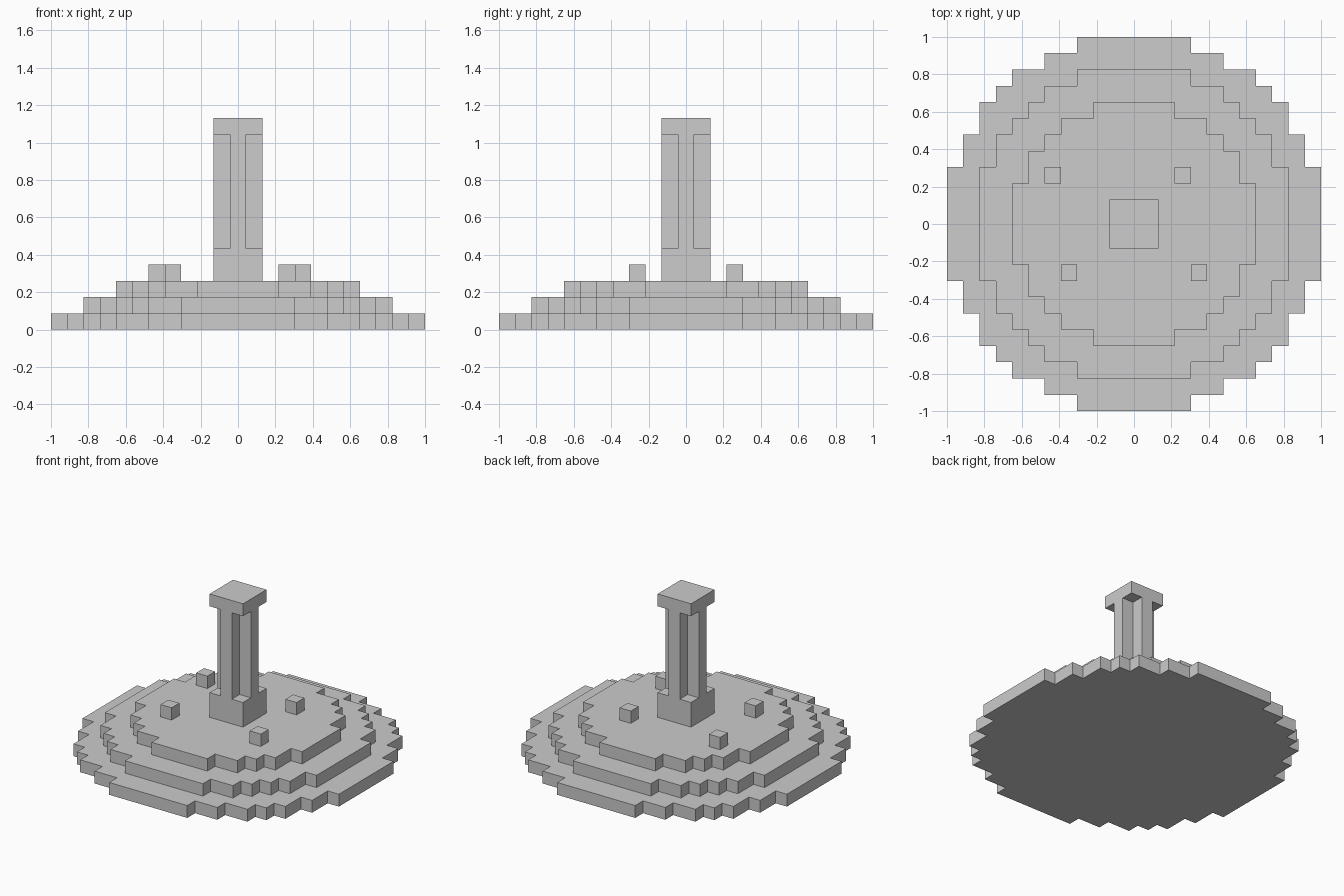
import bpy
import bmesh

default = bpy.data.objects.get("Cube")
if default:
    bpy.data.objects.remove(default, do_unlink=True)

U = 2 / 23  # edge of one block

stone = bpy.data.materials.new("stone grey")
stone.use_nodes = True
grey = (0.604, 0.604, 0.604, 1)
stone.diffuse_color = grey
stone.node_tree.nodes["Principled BSDF"].inputs["Base Color"].default_value = grey


def stepped_outline(widths):
    """Blocky outline, alike on all four sides, from descending half-widths."""
    depths = widths[::-1]
    quarter = []
    for i, (w, d) in enumerate(zip(widths, depths)):
        if i:
            quarter.append((w, depths[i - 1]))
        quarter.append((w, d))
    outline = []
    for _ in range(4):
        outline += quarter
        quarter = [(-y, x) for x, y in quarter]
    return outline


def stepped_prism(name, widths, bottom, height, centre=(0, 0)):
    """Extrude a stepped outline upward; all sizes are in blocks."""
    bm = bmesh.new()
    cx, cy = centre
    base = bm.faces.new([bm.verts.new(((x + cx) * U, (y + cy) * U, bottom * U))
                         for x, y in stepped_outline(widths)])
    top = bmesh.ops.extrude_face_region(bm, geom=[base], use_keep_orig=True)
    verts = [g for g in top["geom"] if isinstance(g, bmesh.types.BMVert)]
    bmesh.ops.translate(bm, verts=verts, vec=(0, 0, height * U))
    bmesh.ops.recalc_face_normals(bm, faces=bm.faces)
    mesh = bpy.data.meshes.new(name)
    bm.to_mesh(mesh)
    bm.free()
    mesh.materials.append(stone)
    obj = bpy.data.objects.new(name, mesh)
    bpy.context.collection.objects.link(obj)


# Round stepped platform
stepped_prism("lower_tier", [11.5, 10.5, 9.5, 8.5, 7.5, 5.5, 3.5], 0, 1)
stepped_prism("middle_tier", [9.5, 8.5, 7.5, 6.5, 5.5, 3.5], 1, 1)
stepped_prism("upper_tier", [7.5, 6.5, 5.5, 4.5, 2.5], 2, 1)

# Central pillar with a cross-shaped shaft
stepped_prism("pillar_base", [1.5], 3, 2)
stepped_prism("pillar_shaft", [1.5, 0.5], 5, 7)
stepped_prism("pillar_cap", [1.5], 12, 1)

# Small blocks around the pillar
blocks = {"back_right": (-5, 3), "back_left": (3, 3),
          "front_right": (-4, -3), "front_left": (4, -3)}
for place, centre in blocks.items():
    stepped_prism(place + "_block", [0.5], 3, 1, centre)
